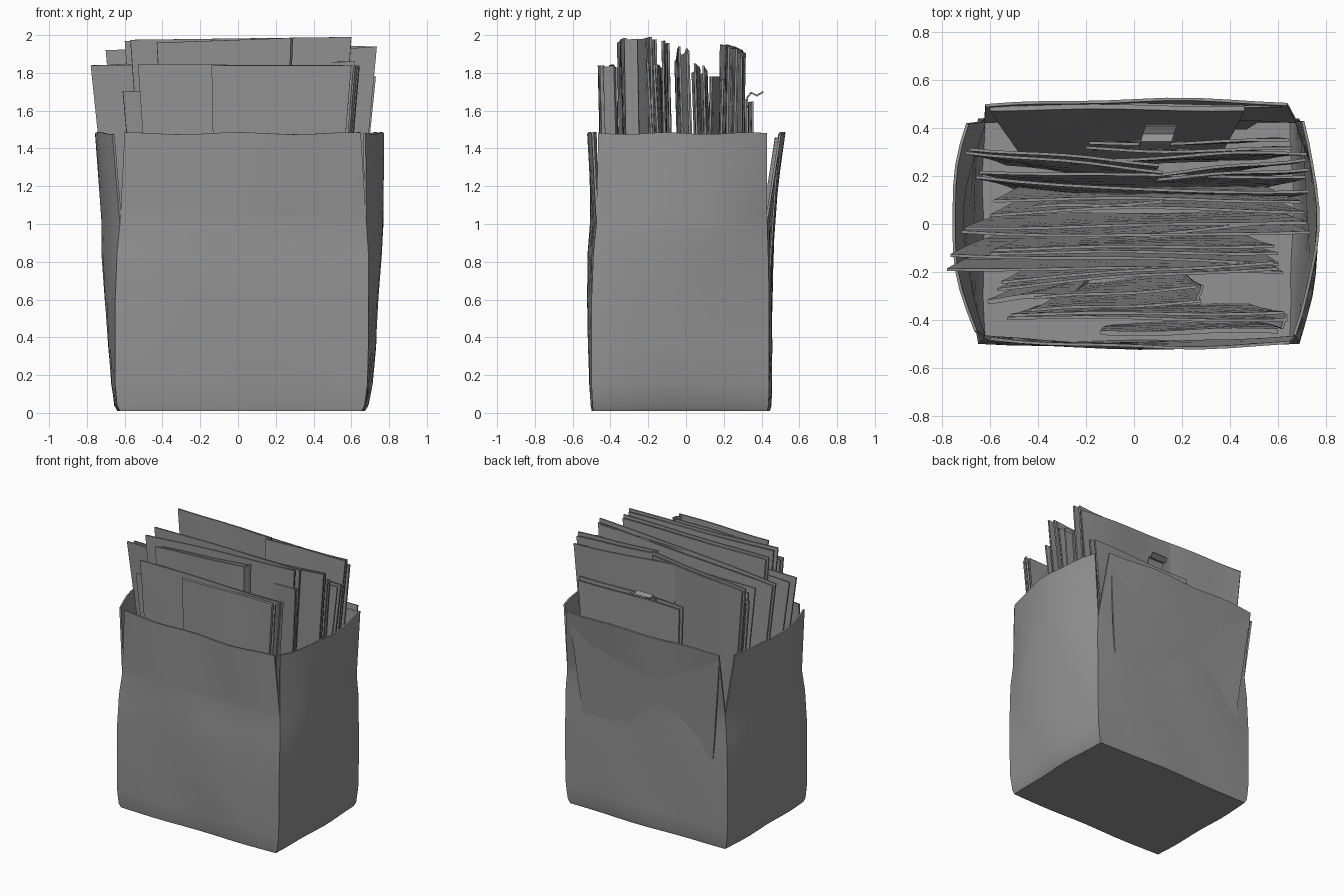
import bpy, bmesh, math
from mathutils import Vector

if "Cube" in bpy.data.objects:
    bpy.data.objects.remove(bpy.data.objects["Cube"])

grey = bpy.data.materials.new("plain grey")
grey.diffuse_color = (0.29, 0.29, 0.29, 1)
grey.use_nodes = True
grey.node_tree.nodes["Principled BSDF"].inputs["Base Color"].default_value = grey.diffuse_color


def finish(name, bm, thick, offset=0):
    """Turn a bmesh sheet into a thickened, smooth object."""
    me = bpy.data.meshes.new(name)
    bm.to_mesh(me)
    bm.free()
    me.materials.append(grey)
    ob = bpy.data.objects.new(name, me)
    bpy.context.collection.objects.link(ob)
    bpy.ops.object.select_all(action='DESELECT')
    bpy.context.view_layer.objects.active = ob
    ob.select_set(True)
    mod = ob.modifiers.new("thickness", 'SOLIDIFY')
    mod.thickness = thick
    mod.offset = offset
    bpy.ops.object.modifier_apply(modifier=mod.name)
    bpy.ops.object.shade_smooth_by_angle(angle=math.radians(40))
    return ob


# ---- Open box: a bulging tube with four flaps split at the corners ----
N = 10  # segments per wall


def wall(a, b, bulge, z, k):
    """Points along one wall, bowed outward and lightly creased."""
    a, b = Vector(a), Vector(b)
    d = (b - a).normalized()
    out = Vector((d.y, -d.x))
    pts = []
    for i in range(N + 1):
        t = i / N
        arc = 4 * t * (1 - t)
        crease = 0.007 * math.sin(9 * t + 5 * z + 2 * k) * math.sin(math.pi * t)
        p = a.lerp(b, t) + out * (bulge * arc + crease)
        pts.append(Vector((p.x, p.y, z)))
    return pts


# z, left, right, front, back, side bulge, front and back bulge
ROWS = [(0.01, -.625, .655, -.49, .43, .012, .008),
        (0.04, -.64, .67, -.495, .437, .015, .01),
        (0.15, -.65, .685, -.50, .44, .022, .01),
        (0.35, -.65, .69, -.50, .44, .035, .015),
        (0.60, -.65, .69, -.50, .44, .05, .018),
        (0.85, -.64, .69, -.49, .435, .078, .025),
        (1.00, -.625, .68, -.475, .43, .095, .03)]
# flap top corners and bulge, in order front, right, back, left
TOPS = [((-.60, -.485), (.65, -.50), .027),
        ((.675, -.465), (.71, .43), .075),
        ((.64, .505), (-.62, .50), .02),
        ((-.70, .42), (-.665, -.45), .08)]

bm = bmesh.new()
rings = []
for z, l, r, f, b, sb, fb in ROWS:
    c = [(l, f), (r, f), (r, b), (l, b)]
    ring = []
    for k in range(4):
        ring += wall(c[k], c[(k + 1) % 4], (fb, sb)[k % 2], z, k)[:N]
    rings.append([bm.verts.new(p) for p in ring])
M = 4 * N
for lo, hi in zip(rings, rings[1:]):
    for i in range(M):
        j = (i + 1) % M
        bm.faces.new((lo[i], lo[j], hi[j], hi[i]))
bm.faces.new(rings[0][::-1])
for k, (a, b, bulge) in enumerate(TOPS):
    prev = [rings[-1][(k * N + i) % M] for i in range(N + 1)]
    base = [v.co.copy() for v in prev]
    top = wall(a, b, bulge, 1.48, k)
    for s in (.12, .4, .7, 1):
        row = []
        for i in range(N + 1):
            p = base[i].lerp(top[i], s)
            p.z += 0.006 * s * math.cos(i * 1.3 + k)
            row.append(bm.verts.new(p))
        for i in range(N):
            bm.faces.new((prev[i], prev[i + 1], row[i + 1], row[i]))
        prev = row
finish("open_box", bm, 0.012, -1)


# ---- Upright papers and folders ----
def leaf(name, a, b, za, zb, lean=0.0, bow=0.0, thick=0.012):
    """Sheet with top corners a and b; lean shifts its foot along y."""
    bm = bmesh.new()
    nx, nz, z0 = 8, 5, 0.06
    grid = []
    for j in range(nz + 1):
        s = j / nz
        row = []
        for i in range(nx + 1):
            t = i / nx
            x = (a[0] + (b[0] - a[0]) * t) * (0.76 + 0.24 * s)
            y = a[1] + (b[1] - a[1]) * t + lean * (1 - s)
            y += bow * math.sin(math.pi * t) + 0.005 * math.sin(7 * t + 4 * s + a[0] * 9)
            row.append(bm.verts.new((x, y, z0 + (za + (zb - za) * t - z0) * s)))
        grid.append(row)
    for lo, hi in zip(grid, grid[1:]):
        for i in range(nx):
            bm.faces.new((lo[i], lo[i + 1], hi[i + 1], hi[i]))
    return finish(name, bm, thick)


def folder(name, a, b, za, zb, gap_a, gap_b, lean=0.0, bow=0.0):
    """Two leaves whose spacing differs at each end."""
    leaf(name + "_front", a, b, za, zb, lean, bow)
    leaf(name + "_back", (a[0] + .015, a[1] + gap_a), (b[0] - .015, b[1] + gap_b),
         za - .015, zb - .012, lean, bow * .3)


# front group
leaf("front_paper", (-.14, -.455), (.60, -.445), 1.84, 1.84, .03, 0, .02)
folder("front_folder", (-.53, -.39), (.64, -.40), 1.845, 1.84, .012, .03, .03)
leaf("front_fold_edge", (.615, -.435), (.64, -.375), 1.83, 1.84, .03)
folder("tall_front_folder", (-.43, -.36), (.28, -.325), 1.96, 1.985, .05, .06, .05)
leaf("tall_fold_edge", (.265, -.32), (.285, -.26), 1.975, 1.98, .05)
leaf("short_left_paper", (-.61, -.32), (-.25, -.29), 1.70, 1.72, .05, 0, .02)
# middle group
folder("wide_tall_folder", (-.57, -.27), (.60, -.185), 1.975, 1.99, .03, .025, .06, .01)
folder("left_wide_folder", (-.78, -.19), (.62, -.20), 1.84, 1.86, .06, .035, .08, .01)
folder("centre_folder", (-.60, -.12), (.60, -.12), 1.97, 1.97, .015, .03, .04)
folder("right_wide_folder", (-.72, -.03), (.735, -.03), 1.84, 1.94, .015, .04, .05, -.02)
leaf("right_inner_paper", (-.20, -.06), (.70, .01), 1.86, 1.92, .05)
folder("middle_folder", (-.60, .04), (.71, .05), 1.80, 1.85, .06, .045, .06, .02)
leaf("middle_short_paper", (-.42, .07), (.12, .09), 1.76, 1.80, .05)
folder("back_middle_folder", (-.66, .20), (.73, .14), 1.78, 1.78, .02, .06, -.05, -.03)
# back group
folder("back_wide_folder", (-.70, .30), (.12, .22), 1.92, 1.95, .015, .03, -.05)
folder("back_right_folder", (.10, .19), (.73, .23), 1.95, 1.94, .02, .04, -.03)
leaf("back_right_paper", (-.10, .265), (.72, .295), 1.93, 1.88, -.02, .01)
folder("back_low_folder", (-.20, .315), (.66, .315), 1.66, 1.66, .02, .035, 0, -.01)
leaf("rear_leaning_panel", (-.60, .485), (.46, .485), 1.455, 1.455, -.22, 0, .02)
leaf("rear_panel_rim", (-.62, .495), (.62, .495), 1.44, 1.44, -.10, 0, .01)

# curled paper tab at the back
bm = bmesh.new()
curl = [(.32, 1.60), (.325, 1.67), (.345, 1.695), (.375, 1.68), (.41, 1.70)]
rows = [[bm.verts.new((x + (y - .32) * .3, y, z)) for y, z in curl]
        for x in (.02, .08, .15)]
for p, q in zip(rows, rows[1:]):
    for i in range(len(curl) - 1):
        bm.faces.new((p[i], q[i], q[i + 1], p[i + 1]))
finish("curled_tab", bm, 0.01)
